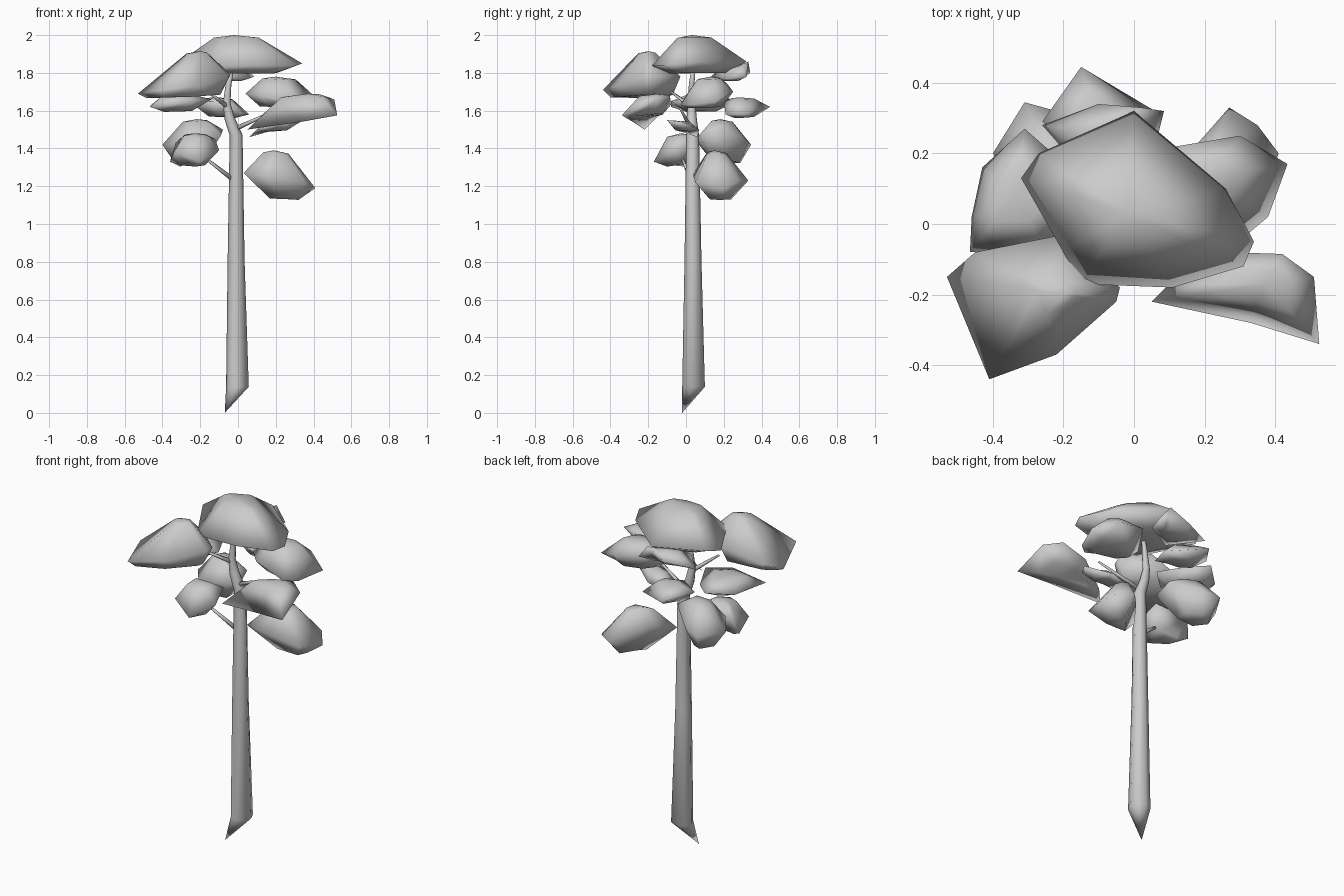
import bpy, bmesh, math
from mathutils import Vector


def finish(name, bm):
    bmesh.ops.recalc_face_normals(bm, faces=bm.faces[:])
    me = bpy.data.meshes.new(name)
    bm.to_mesh(me)
    bm.free()
    ob = bpy.data.objects.new(name, me)
    bpy.context.collection.objects.link(ob)
    me.shade_smooth()
    return ob


def loft(bm, rings):
    for a, b in zip(rings, rings[1:]):
        n = len(a)
        for i in range(n):
            bm.faces.new((a[i], a[(i + 1) % n], b[(i + 1) % n], b[i]))


def clump(name, rim, peak, keel, crown=0.45, under=0.45):
    """Leaf mass: rim outline, flattened crown above, flattened underside below."""
    bm = bmesh.new()
    rim = [Vector(p) for p in rim]

    def inset(c, s):
        c = Vector(c)
        out = []
        for p in rim:
            q = c.lerp(p, s)
            q.z = c.z + (p.z - c.z) * s * 0.25
            out.append(bm.verts.new(q))
        return out
    top = inset(peak, crown)
    mid = [bm.verts.new(p) for p in rim]
    low = inset(keel, under)
    loft(bm, [low, mid, top])
    # Slightly domed crown, flat underside
    tip = bm.verts.new(peak)
    for i in range(len(top)):
        bm.faces.new((top[i - 1], top[i], tip))
    bm.faces.new(low)
    bmesh.ops.triangulate(bm, faces=[f for f in bm.faces if len(f.verts) > 3])
    return finish(name, bm)


def limb(name, path, sides=6, root_tip=None):
    """Tapering tube; path points are (x, y, z, radius)."""
    bm = bmesh.new()
    pts = [Vector(p[:3]) for p in path]
    rings = []
    for i, p in enumerate(pts):
        d = (pts[min(i + 1, len(pts) - 1)] - pts[max(i - 1, 0)]).normalized()
        u = Vector((-1, -1, 0))
        u = (u - d * u.dot(d)).normalized()
        v = d.cross(u)
        rings.append([bm.verts.new(p + path[i][3] * (u * math.cos(k * math.tau / sides) + v * math.sin(k * math.tau / sides)))
                      for k in range(sides)])
    loft(bm, rings)
    if root_tip:
        tip = bm.verts.new(root_tip)
        for i in range(sides):
            bm.faces.new((rings[0][i - 1], rings[0][i], tip))
    else:
        bm.faces.new(rings[0])
    bm.faces.new(rings[-1])
    return finish(name, bm)


# Trunk ending in an off-centre pointed root
limb("trunk", [(-.003, .04, .138, .06), (-.01, .037, .8, .045), (-.01, .035, 1.47, .034),
               (-.045, .03, 1.56, .027), (-.06, .03, 1.64, .02), (-.05, .03, 1.74, .015),
               (-.03, .04, 1.83, .01)], 8, (-.07, -.02, 0))

# Branches reaching into the leaf masses
for name, a, b in [
        ("branch_low_left", (-.02, .03, 1.23), (-.2, -.03, 1.37)),
        ("branch_right", (-.02, .03, 1.5), (.22, -.03, 1.61)),
        ("branch_upper_left", (-.055, .03, 1.62), (-.16, -.08, 1.7))]:
    limb(name, [a + (.014,), b + (.006,)], 5)

# Upper leaf masses
clump("leaves_top",
      [(-.32, .13, 1.85), (-.27, .2, 1.86), (0, .32, 1.86), (.26, .1, 1.86), (.34, -.05, 1.85),
       (.31, -.12, 1.84), (.11, -.18, 1.84), (-.15, -.17, 1.83), (-.2, -.08, 1.84)],
      (-.02, .03, 2.0), (0, .05, 1.79), .36, .6)
clump("leaves_front_left",
      [(-.53, -.15, 1.69), (-.45, -.08, 1.72), (-.2, -.03, 1.78), (-.04, -.18, 1.79),
       (-.05, -.22, 1.78), (-.22, -.37, 1.73), (-.41, -.44, 1.71)],
      (-.2, -.2, 1.915), (-.3, -.23, 1.66), .22, .8)
clump("leaves_top_back",
      [(-.26, .28, 1.78), (-.1, .34, 1.8), (.02, .33, 1.86), (.085, .32, 1.78),
       (.06, .22, 1.77), (-.12, .12, 1.77)],
      (-.05, .25, 1.84), (-.04, .24, 1.755))

# Middle leaf masses
clump("leaves_front_right",
      [(.05, -.22, 1.5), (.1, -.17, 1.55), (.27, -.08, 1.63), (.42, -.085, 1.68),
       (.51, -.15, 1.66), (.525, -.34, 1.575), (.33, -.28, 1.54)],
      (.37, -.17, 1.69), (.32, -.18, 1.57), .45, .55)
clump("leaves_inner_right",
      [(.06, .06, 1.46), (.1, -.06, 1.5), (.28, -.1, 1.55), (.33, -.02, 1.54), (.2, .07, 1.5)],
      (.2, -.02, 1.545), (.2, -.02, 1.49))
clump("leaves_right",
      [(.04, .08, 1.69), (.12, .22, 1.74), (.3, .25, 1.7), (.435, .17, 1.65),
       (.38, .02, 1.63), (.32, -.03, 1.63), (.12, 0, 1.68)],
      (.2, .13, 1.78), (.23, .1, 1.61), .45, .6)
clump("leaves_back",
      [(-.15, .445, 1.62), (-.26, .29, 1.65), (-.13, .2, 1.65), (.03, .21, 1.58), (.06, .32, 1.58)],
      (-.1, .29, 1.67), (-.07, .29, 1.56))
clump("leaves_left",
      [(-.465, -.08, 1.62), (-.46, .02, 1.63), (-.43, .16, 1.63), (-.31, .27, 1.65),
       (-.23, .2, 1.65), (-.14, .02, 1.66), (-.25, -.08, 1.65)],
      (-.34, .08, 1.69), (-.33, .07, 1.59))

# Lower leaf masses
clump("leaves_low_right",
      [(.03, .04, 1.27), (.12, .16, 1.3), (.27, .33, 1.23), (.35, .28, 1.23),
       (.41, .2, 1.19), (.36, .05, 1.22), (.18, .04, 1.25)],
      (.19, .15, 1.39), (.26, .18, 1.12), .35, .4)
clump("leaves_low_left_back",
      [(-.4, .2, 1.42), (-.31, .345, 1.42), (-.22, .32, 1.44), (-.08, .2, 1.5),
       (-.09, .07, 1.47), (-.3, .06, 1.43)],
      (-.22, .18, 1.555), (-.27, .23, 1.31), .4, .5)
clump("leaves_low_left_front",
      [(-.36, .02, 1.33), (-.33, .05, 1.43), (-.12, .04, 1.45), (-.1, -.07, 1.39),
       (-.2, -.17, 1.33), (-.34, -.1, 1.38)],
      (-.23, -.03, 1.48), (-.25, -.03, 1.3), .5, .5)
